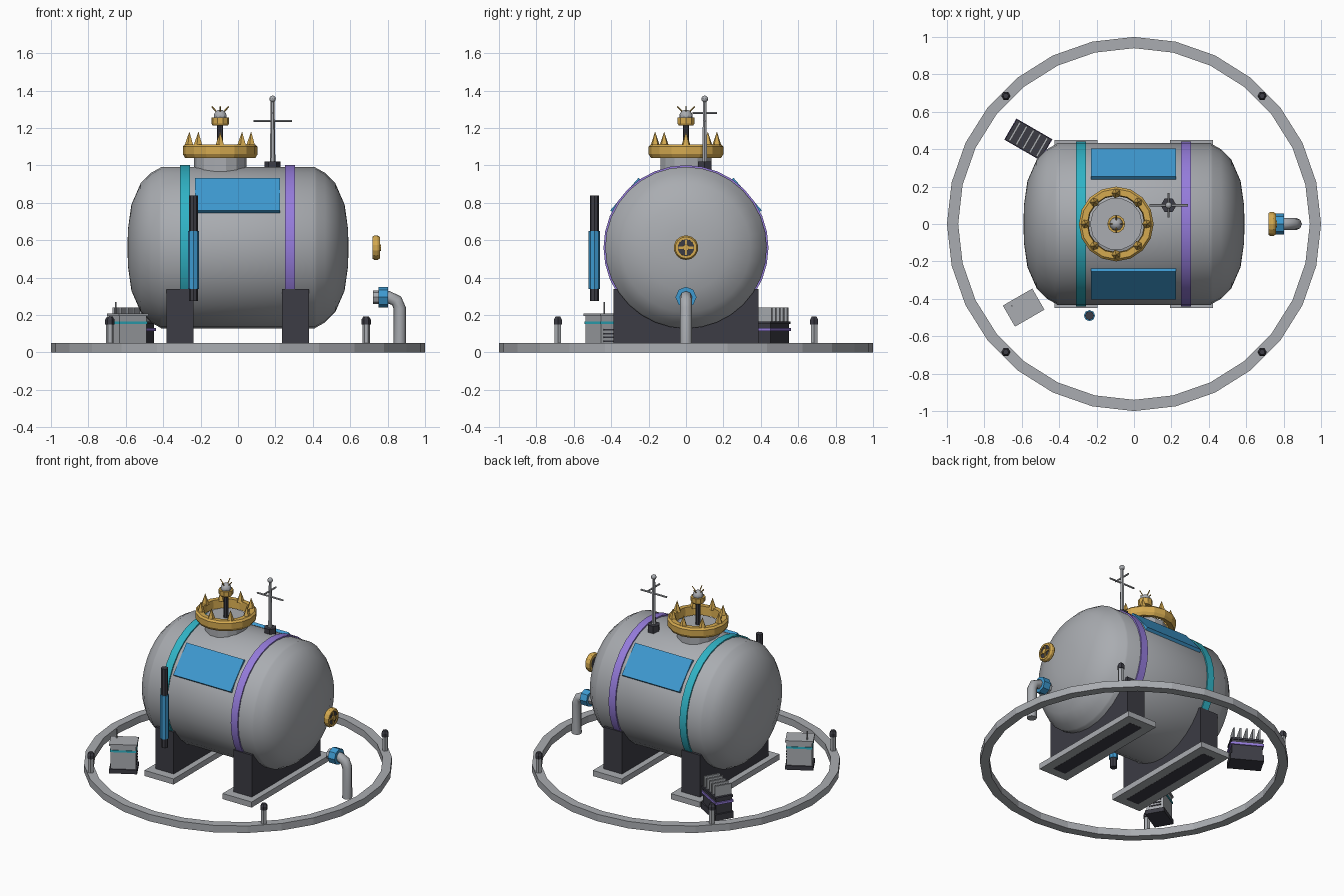
import bpy, bmesh
from math import sin, cos, pi, radians, atan2, hypot
from mathutils import Vector, Matrix

if "Cube" in bpy.data.objects:
    bpy.data.objects.remove(bpy.data.objects["Cube"])


def material(name, rgb):
    m = bpy.data.materials.new(name)
    m.use_nodes = True
    m.diffuse_color = (*rgb, 1)
    m.node_tree.nodes["Principled BSDF"].inputs["Base Color"].default_value = (*rgb, 1)
    return m


GREY = material("light grey metal", (0.40, 0.415, 0.44))
DARK = material("dark charcoal", (0.045, 0.045, 0.058))
GOLD = material("gold", (0.66, 0.40, 0.08))
CYAN = material("cyan", (0.03, 0.45, 0.56))
PURPLE = material("purple", (0.30, 0.20, 0.71))
BLUE = material("blue", (0.048, 0.32, 0.63))
AXIS_X = Matrix.Rotation(pi / 2, 4, "Y")


def finish(name, bm, mat, matrix, smooth=False):
    bmesh.ops.recalc_face_normals(bm, faces=bm.faces)
    mesh = bpy.data.meshes.new(name)
    bm.to_mesh(mesh)
    bm.free()
    mesh.materials.append(mat)
    ob = bpy.data.objects.new(name, mesh)
    ob.matrix_world = matrix
    bpy.context.collection.objects.link(ob)
    if smooth:
        bpy.ops.object.select_all(action="DESELECT")
        ob.select_set(True)
        bpy.context.view_layer.objects.active = ob
        bpy.ops.object.shade_smooth_by_angle(angle=radians(35))
    return ob


def lathe(name, profile, sides, mat, loc=(0, 0, 0), rot=Matrix(), closed=False, smooth=False):
    """Revolve (radius, height) points around the local z axis."""
    bm = bmesh.new()
    rings = [[bm.verts.new((r * cos(2 * pi * i / sides), r * sin(2 * pi * i / sides), z))
              for i in range(sides)] for r, z in profile]
    pairs = list(zip(rings, rings[1:]))
    if closed:
        pairs.append((rings[-1], rings[0]))
    for a, b in pairs:
        for i in range(sides):
            j = (i + 1) % sides
            bm.faces.new((a[i], a[j], b[j], b[i]))
    if not closed:
        for ring, point in ((rings[0], profile[0]), (rings[-1], profile[-1])):
            if point[0] > 0:
                bm.faces.new(ring)
    bmesh.ops.remove_doubles(bm, verts=bm.verts, dist=1e-5)
    return finish(name, bm, mat, Matrix.Translation(loc) @ rot, smooth)


def rod(name, a, b, r1, mat, r2=None, sides=6):
    """Straight rod or spike between two points."""
    a, b = Vector(a), Vector(b)
    turn = (b - a).to_track_quat("Z", "Y").to_matrix().to_4x4()
    top = r1 if r2 is None else r2
    return lathe(name, [(r1, 0), (top, (b - a).length)], sides, mat, a, turn)


def box(name, size, center, mat, parent=Matrix()):
    bm = bmesh.new()
    bmesh.ops.create_cube(bm, size=1)
    bmesh.ops.scale(bm, vec=size, verts=bm.verts)
    return finish(name, bm, mat, parent @ Matrix.Translation(center))


def ball(name, center, r, mat):
    bm = bmesh.new()
    bmesh.ops.create_uvsphere(bm, u_segments=10, v_segments=8, radius=r)
    return finish(name, bm, mat, Matrix.Translation(center), True)


# Ground ring with four marker posts
lathe("ground_ring", [(1, 0), (1, 0.05), (0.94, 0.05), (0.94, 0)], 28, GREY, closed=True)
for sx in (-1, 1):
    for sy in (-1, 1):
        p = (sx * 0.685, sy * 0.685, 0)
        lathe("marker_post", [(0.02, 0.04), (0.02, 0.155)], 6, GREY, p)
        lathe("marker_cap", [(0.025, 0.15), (0.025, 0.175), (0.015, 0.192)], 6, DARK, p)

# Tank body with domed ends
AXIS_Z = 0.56
dome = [(0.425, 0.42), (0.40, 0.465), (0.345, 0.52), (0.23, 0.57), (0.11, 0.587), (0, 0.592)]
half = [(0.432, 0.41)] + dome
lathe("tank", [(r, -x) for r, x in reversed(half)] + half, 32, GREY,
      (0, 0, AXIS_Z), AXIS_X, smooth=True)

# Bands, saddles and foot plates
for x, mat in ((-0.283, CYAN), (0.278, PURPLE)):
    lathe("tank_band", [(0.441, -0.027), (0.441, 0.027), (0.42, 0.027), (0.42, -0.027)], 32,
          mat, (x, 0, AXIS_Z), AXIS_X, closed=True, smooth=True)
for x in (-0.31, 0.308):
    box("saddle", (0.145, 0.775, 0.31), (x, 0, 0.185), DARK)
    box("foot_plate", (0.23, 0.9, 0.04), (x, 0, 0.021), GREY)
    box("foot_underside", (0.1, 0.775, 0.004), (x, 0, 0.002), DARK)

# Blue side panels
for s in (-1, 1):
    y, z = 0.328, 0.285
    tilt = Matrix.Rotation(-s * (pi / 2 - atan2(z, y)), 4, "X")
    box("side_panel", (0.455, 0.23, 0.024), (0, 0, hypot(y, z) - 0.01), BLUE,
        Matrix.Translation((-0.002, 0, AXIS_Z)) @ tilt)

# Hatch neck with spiked gold crown
hx = -0.095
lathe("hatch_neck", [(0.14, 0.92), (0.14, 1.055)], 14, GREY, (hx, 0, 0))
lathe("crown_ring", [(0.15, 1.05), (0.188, 1.04), (0.2, 1.06), (0.2, 1.1), (0.188, 1.112),
                     (0.155, 1.112)], 16, GOLD, (hx, 0, 0), closed=True)
for i in range(8):
    a = i * pi / 4
    x, y = hx + 0.165 * cos(a), 0.165 * sin(a)
    rod("crown_spike", (x, y, 1.1), (x, y, 1.178), 0.028, GOLD, 0.001, 5)

# Beacon in the crown
rod("beacon_post", (hx, 0, 1.05), (hx, 0, 1.22), 0.016, DARK, sides=8)
lathe("beacon_collar", [(0.04, 1.212), (0.048, 1.225), (0.048, 1.255)], 10, GOLD, (hx, 0, 0))
ball("beacon_ball", (hx, 0, 1.262), 0.036, GREY)
for i in range(4):
    c, s = cos(i * pi / 2), sin(i * pi / 2)
    rod("beacon_prong", (hx + c * 0.02, s * 0.02, 1.287),
        (hx + c * 0.046, s * 0.046, 1.315), 0.004, GOLD, sides=4)

# Aerial mast
ax, ay = 0.185, 0.1
lathe("mast_base", [(0.042, 0.94), (0.042, 1.02)], 6, DARK, (ax, ay, 0))
rod("mast", (ax, ay, 1.0), (ax, ay, 1.35), 0.015, GREY, 0.01)
ball("mast_tip", (ax, ay, 1.355), 0.018, GREY)
rod("mast_bar", (ax - 0.103, ay, 1.238), (ax + 0.103, ay, 1.238), 0.006, GREY)
rod("mast_bar", (ax, ay - 0.065, 1.28), (ax, ay + 0.065, 1.28), 0.006, GREY)

# Valve wheel beyond the tank end
wheel = (0, 0, AXIS_Z)
lathe("wheel_rim", [(0.042, 0.72), (0.06, 0.72), (0.066, 0.73), (0.066, 0.745), (0.058, 0.758),
                    (0.045, 0.758)], 14, GOLD, wheel, AXIS_X, closed=True)
lathe("wheel_disc", [(0.046, 0.722), (0.046, 0.752)], 14, DARK, wheel, AXIS_X)
for size in ((0.006, 0.08, 0.012), (0.006, 0.012, 0.08)):
    box("wheel_spoke", size, (0.755, 0, AXIS_Z), GOLD)
lathe("wheel_hub", [(0.018, 0.745), (0.018, 0.764)], 8, GOLD, wheel, AXIS_X)

# Bent outlet pipe and flange
curve = bpy.data.curves.new("outlet_pipe", "CURVE")
curve.dimensions = "3D"
curve.bevel_depth, curve.bevel_resolution, curve.use_fill_caps = 0.033, 2, True
path = [(0.865, 0.02), (0.865, 0.235), (0.848, 0.276), (0.805, 0.295), (0.74, 0.295)]
spline = curve.splines.new("POLY")
spline.points.add(len(path) - 1)
for point, (x, z) in zip(spline.points, path):
    point.co = (x, 0, z, 1)
curve.materials.append(GREY)
pipe = bpy.data.objects.new("outlet_pipe", curve)
bpy.context.collection.objects.link(pipe)
bpy.ops.object.select_all(action="DESELECT")
pipe.select_set(True)
bpy.context.view_layer.objects.active = pipe
bpy.ops.object.convert(target="MESH")
lathe("pipe_flange", [(0.056, 0.75), (0.056, 0.803)], 8, BLUE, (0, 0, 0.295), AXIS_X)
lathe("pipe_mouth", [(0.037, 0.722), (0.037, 0.755)], 8, GREY, (0, 0, 0.295), AXIS_X)

# Upright canister in front of the tank
cx, cy = -0.238, -0.49
for name, r, lo, hi, mat in (("canister_core", 0.024, 0.275, 0.84, DARK),
                             ("canister_sleeve", 0.03, 0.34, 0.65, BLUE)):
    lathe(name, [(r, lo), (r, hi)], 8, mat, (cx, cy, 0))

# Supply box, front
m = Matrix.Translation((-0.59, -0.447, 0)) @ Matrix.Rotation(radians(30), 4, "Z")
box("supply_base", (0.182, 0.13, 0.03), (0, 0, 0.016), DARK, m)
box("supply_body", (0.165, 0.115, 0.17), (0, 0, 0.115), GREY, m)
box("supply_stripe", (0.172, 0.122, 0.014), (0, 0, 0.158), CYAN, m)
box("supply_lid", (0.182, 0.13, 0.014), (0, 0, 0.202), GREY, m)
for k in range(4):
    box("supply_vent", (0.006, 0.08, 0.008), (0.084, 0, 0.06 + 0.02 * k), DARK, m)
peg = m @ Vector((-0.05, 0.04, 0.2))
rod("supply_aerial", peg, peg + Vector((0, 0, 0.07)), 0.004, GREY)

# Finned cooler, back
m = Matrix.Translation((-0.565, 0.452, 0)) @ Matrix.Rotation(radians(-30), 4, "Z")
box("cooler_base", (0.222, 0.13, 0.045), (0, 0, 0.024), DARK, m)
box("cooler_body", (0.2, 0.115, 0.13), (0, 0, 0.1), DARK, m)
box("cooler_stripe", (0.22, 0.128, 0.016), (0, 0, 0.122), PURPLE, m)
box("cooler_top", (0.215, 0.125, 0.014), (0, 0, 0.158), DARK, m)
for k in range(-2, 3):
    box("cooler_fin", (0.012, 0.115, 0.08), (k * 0.042, 0, 0.2), GREY, m)
